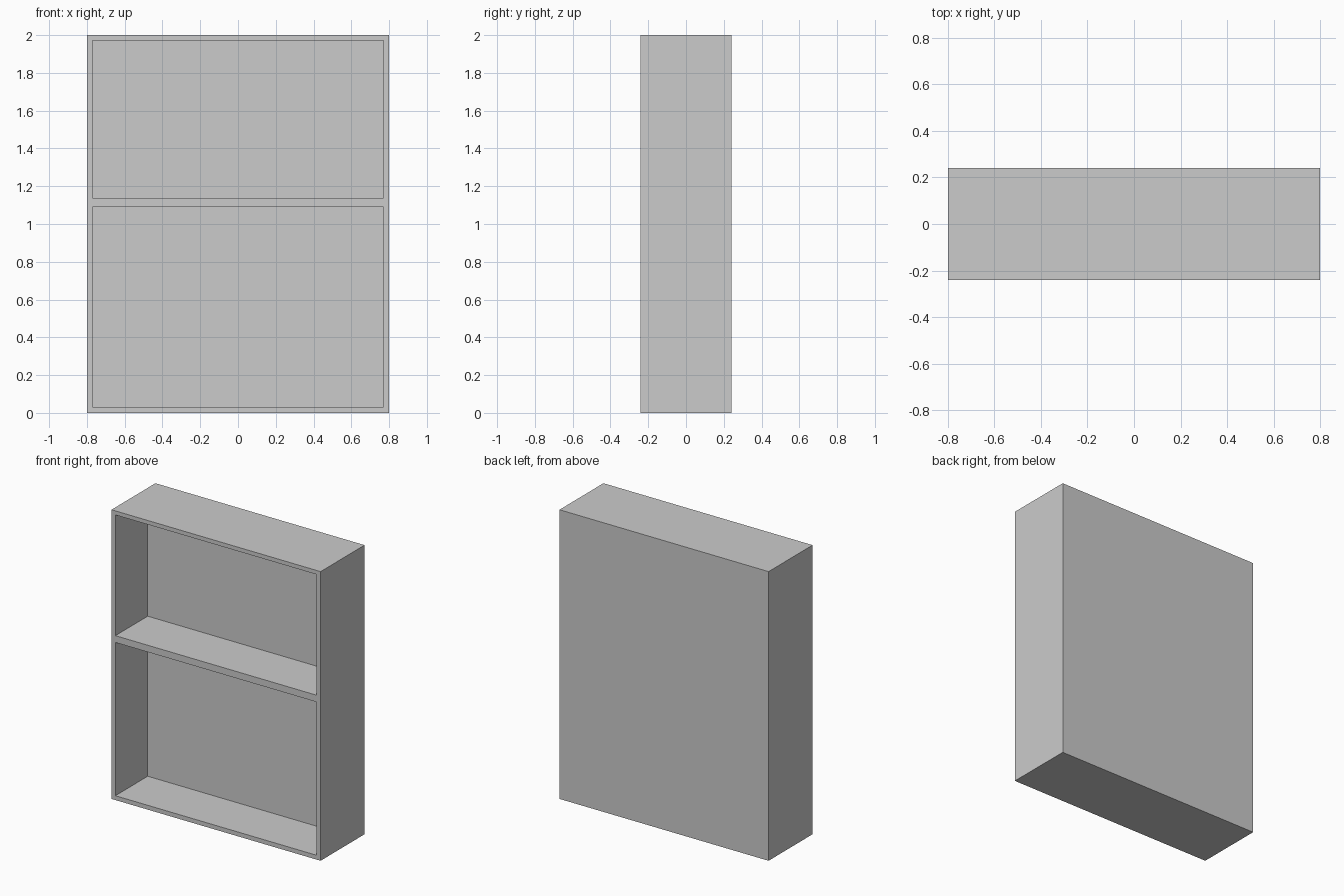
import bpy

# Remove the default object
default = bpy.data.objects.get("Cube")
if default:
    bpy.data.objects.remove(default, do_unlink=True)

WIDTH, DEPTH, HEIGHT = 1.60, 0.48, 2.0
WALL = 0.03
RECESS_BACK = 0.113                         # y of the inner back wall
BAYS = {"lower_bay": (0.03, 1.09), "upper_bay": (1.137, 1.972)}

grey = bpy.data.materials.new("plain grey")
grey.use_nodes = True
colour = (0.6, 0.6, 0.6, 1)
grey.diffuse_color = colour
grey.node_tree.nodes["Principled BSDF"].inputs["Base Color"].default_value = colour


def box(name, low, high):
    """Axis-aligned box between two corners."""
    centre = [(a + b) / 2 for a, b in zip(low, high)]
    bpy.ops.mesh.primitive_cube_add(size=1, location=centre)
    obj = bpy.context.object
    obj.name = name
    obj.scale = [b - a for a, b in zip(low, high)]
    bpy.ops.object.transform_apply(location=True, rotation=False, scale=True)
    obj.data.materials.append(grey)
    return obj


# Solid cabinet body
cabinet = box("cabinet", (-WIDTH / 2, -DEPTH / 2, 0), (WIDTH / 2, DEPTH / 2, HEIGHT))

# Hollow out the two open bays, leaving the shelf between them
for name, (bottom, top) in BAYS.items():
    side = WIDTH / 2 - WALL
    cutter = box(name, (-side, -DEPTH, bottom), (side, RECESS_BACK, top))
    cut = cabinet.modifiers.new(name, "BOOLEAN")
    cut.operation = "DIFFERENCE"
    cut.solver = "EXACT"
    cut.object = cutter
    bpy.context.view_layer.objects.active = cabinet
    bpy.ops.object.modifier_apply(modifier=cut.name)
    bpy.data.objects.remove(cutter, do_unlink=True)
